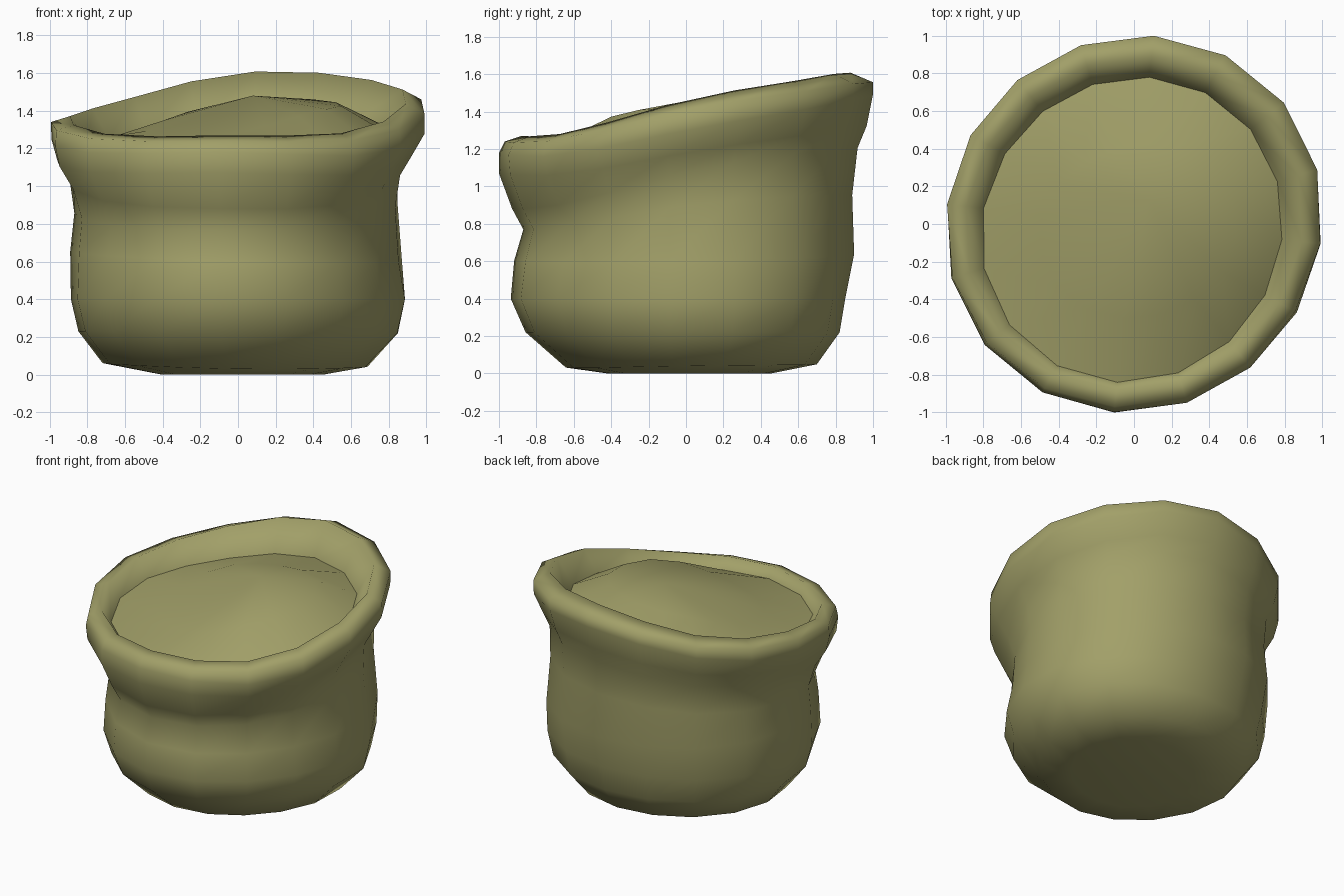
import bpy
import bmesh
import math

SIDES = 16
TURN = math.radians(-6)
LEAN = 0.02

# Remove the default object only
default_cube = bpy.data.objects.get("Cube")
if default_cube:
    bpy.data.objects.remove(default_cube, do_unlink=True)


def make_material(name, colour):
    material = bpy.data.materials.new(name)
    material.use_nodes = True
    material.diffuse_color = colour
    shader = material.node_tree.nodes["Principled BSDF"]
    shader.inputs["Base Color"].default_value = colour
    shader.inputs["Roughness"].default_value = 0.9
    return material


def tilt(front, right, back, left, angle):
    """Pass smoothly through the four side values; a linear change stays a flat slope."""
    mean = (front + right + back + left) / 4
    across = (right - left) / 2 * math.cos(angle)
    along = (back - front) / 2 * math.sin(angle)
    oval = (right + left - back - front) / 4 * math.cos(2 * angle)
    return mean + across + along + oval


def add_ring(bm, level):
    *sides, taper, droop = level
    radii, heights = zip(*sides)
    ring = []
    for i in range(SIDES):
        angle = TURN + math.tau * i / SIDES
        corner = math.sin(2 * angle)
        # Taper narrows both front corners; lean stretches one diagonal
        radius = tilt(*radii, angle) + corner * (LEAN + taper * math.cos(angle))
        # Droop lowers the front right and back left corners
        height = tilt(*heights, angle) - droop * corner * (corner - 1) / 2
        ring.append(bm.verts.new((radius * math.cos(angle), radius * math.sin(angle), height)))
    return ring


def loft(name, levels, material, cap_start=False, peak=None):
    """Skin rings of vertices, optionally closing the start flat or the end to a peak."""
    bm = bmesh.new()
    rings = [add_ring(bm, level) for level in levels]
    for lower, upper in zip(rings, rings[1:]):
        for i in range(SIDES):
            j = (i + 1) % SIDES
            bm.faces.new((lower[i], lower[j], upper[j], upper[i]))
    if cap_start:
        bm.faces.new(reversed(rings[0]))
    if peak:
        tip = bm.verts.new(peak)
        for i in range(SIDES):
            bm.faces.new((rings[-1][i], rings[-1][(i + 1) % SIDES], tip))
    for face in bm.faces:
        face.smooth = True
    mesh = bpy.data.meshes.new(name)
    bm.to_mesh(mesh)
    bm.free()
    mesh.materials.append(material)
    sack_part = bpy.data.objects.new(name, mesh)
    bpy.context.collection.objects.link(sack_part)
    return sack_part


olive_cloth = make_material("olive cloth", (0.36, 0.35, 0.14, 1.0))

# Sagging body, waist fold, rolled rim and inner lip
# Each level: (radius, height) at front, right, back and left, then taper and droop
inner_lip = ((.84, 1.19), (.79, 1.3), (.78, 1.36), (.81, 1.24), 0, .04)
sack_levels = [
    ((.42, 0), (.46, 0), (.45, 0), (.41, 0), 0, 0),
    ((.64, .03), (.69, .04), (.7, .05), (.72, .06), .02, 0),
    ((.86, .22), (.86, .22), (.82, .22), (.85, .23), .04, 0),
    ((.94, .4), (.9, .4), (.85, .4), (.89, .4), .05, 0),
    ((.92, .6), (.87, .6), (.9, .64), (.89, .65), .05, 0),
    ((.87, .77), (.85, .9), (.89, .95), (.87, .85), .03, .02),
    ((.93, .88), (.87, 1.08), (.92, 1.2), (.9, 1.02), .01, .04),
    ((1, 1.07), (.93, 1.18), (.97, 1.32), (.97, 1.13), 0, .04),
    ((1, 1.18), (1, 1.3), (1, 1.48), (1, 1.24), 0, .05),
    ((.97, 1.24), (1, 1.41), (1, 1.55), (1, 1.33), 0, .05),
    ((.88, 1.27), (.9, 1.46), (.88, 1.6), (.9, 1.36), 0, .05),
    inner_lip,
]
loft("sack", sack_levels, olive_cloth, cap_start=True)

# Lumpy filling that slopes down towards the front, with a bulge at the front right
mound = ((.5, 1.28), (.55, 1.43), (.42, 1.43), (.5, 1.28), 0, -.03)
loft("filling", [inner_lip, mound], olive_cloth, peak=(.08, .13, 1.48))
